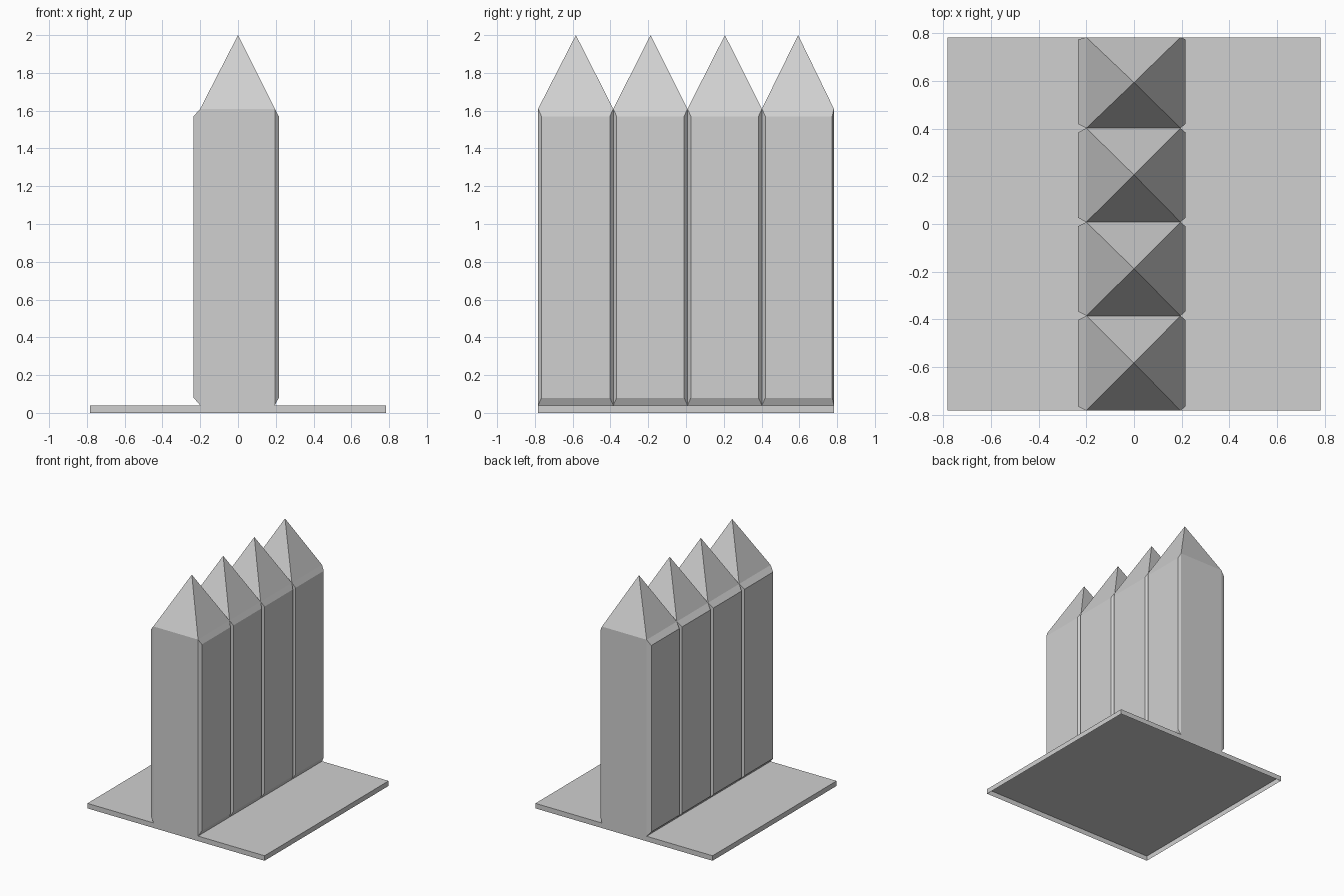
import bpy, bmesh

if "Cube" in bpy.data.objects:
    bpy.data.objects.remove(bpy.data.objects["Cube"])

grey = bpy.data.materials.new("light_grey")
grey.diffuse_color = (0.63, 0.63, 0.63, 1)
grey.use_nodes = True
grey.node_tree.nodes["Principled BSDF"].inputs["Base Color"].default_value = grey.diffuse_color

HALF = 0.783                 # half the base width
BASE_TOP, EAVES, PEAK = 0.04, 1.61, 2.0
X_LEFT, X_RIGHT = -0.2, 0.195
SEAMS = [-HALF, -0.385, 0.008, 0.402, HALF]   # post boundaries along y


def finish(name, bm):
    mesh = bpy.data.meshes.new(name)
    bm.to_mesh(mesh)
    bm.free()
    mesh.materials.append(grey)
    bpy.context.collection.objects.link(bpy.data.objects.new(name, mesh))


def box(bm, x0, x1, y0, y1, z0, z1):
    """Add a box between two corners."""
    v = bmesh.ops.create_cube(bm, size=1)["verts"]
    for p in v:
        p.co = (x1 if p.co.x > 0 else x0,
                y1 if p.co.y > 0 else y0,
                z1 if p.co.z > 0 else z0)
    bm.normal_update()


def remove_faces(bm, test):
    bmesh.ops.delete(bm, geom=[f for f in bm.faces if test(f)],
                     context='FACES_ONLY')


def raise_panel(bm, face, x, low_margin, high_margin, end_margin):
    """Pull a side face out to x, shrinking it to leave sloped borders."""
    mid = face.calc_center_median()
    moved = bmesh.ops.extrude_discrete_faces(bm, faces=[face])["faces"][0]
    for p in moved.verts:
        p.co.x = x
        p.co.y += low_margin if p.co.y < mid.y else -high_margin
        p.co.z += end_margin if p.co.z < mid.z else -end_margin


# Base plate: a shallow tray, open underneath
bm = bmesh.new()
box(bm, -HALF, HALF, -HALF, HALF, 0, BASE_TOP)
remove_faces(bm, lambda f: f.normal.z < -0.9)
finish("base_plate", bm)

# Row of pointed posts with raised side panels, joined into one outer skin
last = len(SEAMS) - 2
for i, (y0, y1) in enumerate(zip(SEAMS, SEAMS[1:])):
    bm = bmesh.new()
    box(bm, X_LEFT, X_RIGHT, y0, y1, BASE_TOP, EAVES)
    # Only the outer ends of the row keep their end walls
    remove_faces(bm, lambda f: f.normal.z < -0.9
                 or (f.normal.y < -0.9 and i > 0)
                 or (f.normal.y > 0.9 and i < last))
    faces = bm.faces[:]
    top = next(f for f in faces if f.normal.z > 0.9)
    left = next(f for f in faces if f.normal.x < -0.9)
    right = next(f for f in faces if f.normal.x > 0.9)

    # Pyramid roof
    peak = bmesh.ops.poke(bm, faces=[top])["verts"][0]
    peak.co = (0, (y0 + y1) / 2 + 0.001, PEAK)

    # Side panels
    high = 0.009 if i == last else 0.018
    raise_panel(bm, left, -0.235, 0.018, high, 0.04)
    raise_panel(bm, right, 0.216, 0.018, high, 0.04)
    finish(f"post_{i + 1}", bm)
